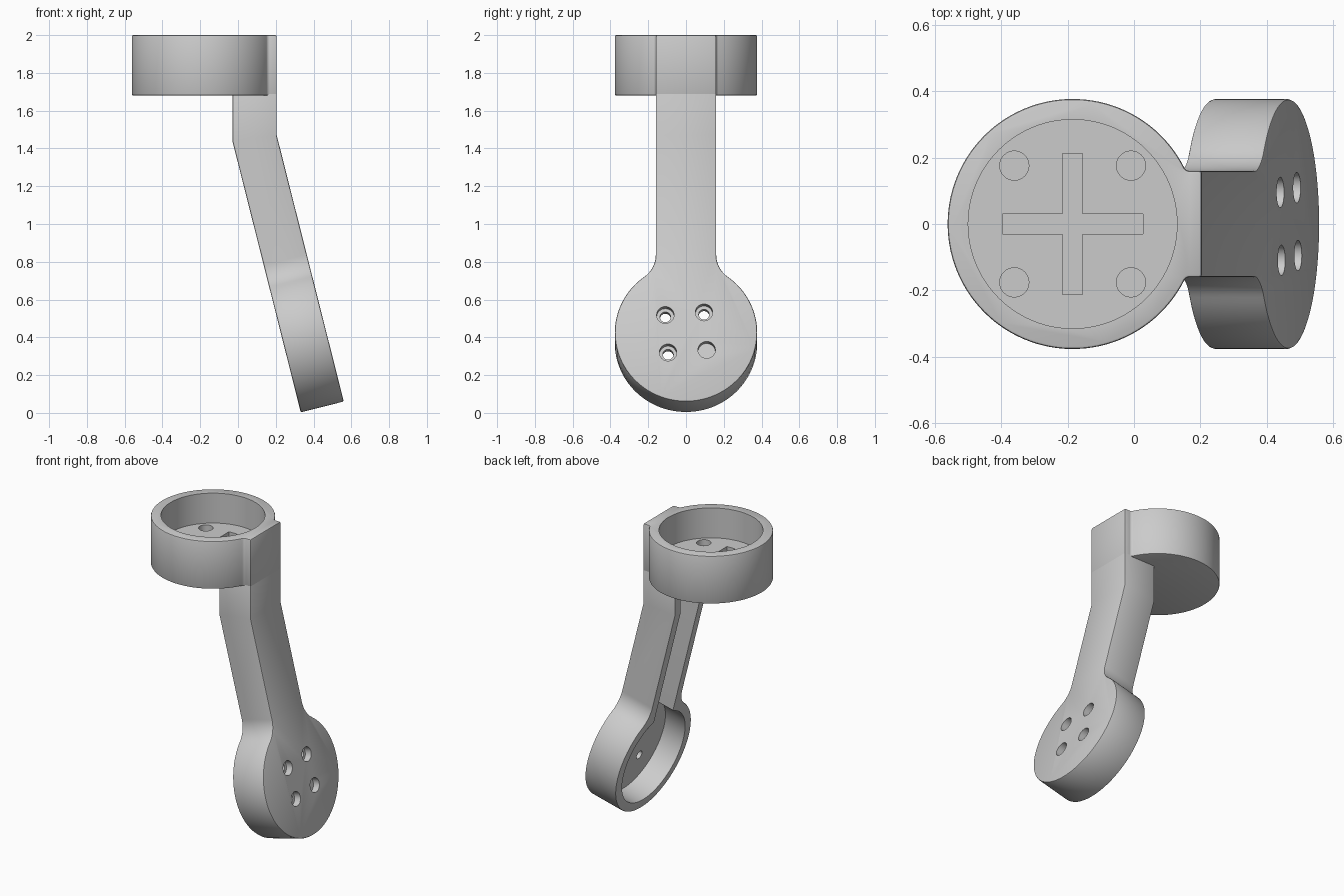
import bpy, bmesh
from math import sin, cos, pi, atan2, sqrt, tan, radians
from mathutils import Matrix

if "Cube" in bpy.data.objects:
    bpy.data.objects.remove(bpy.data.objects["Cube"])

TILT = radians(14.14)


def frame(u, v, w, origin):
    """Matrix taking sketch coordinates (u, v, w) to the world."""
    m = Matrix((u, v, w)).transposed().to_4x4()
    m.translation = origin
    return m


CUP = frame((0, 1, 0), (1, 0, 0), (0, 0, 1), (-0.185, 0, 0))
PAD = frame((0, 1, 0), (-sin(TILT), 0, cos(TILT)), (cos(TILT), 0, sin(TILT)),
            (0.468, 0, 0.426))


def circle(r, cu=0, cv=0, n=96):
    return [(cu + r * cos(2 * pi * i / n), cv + r * sin(2 * pi * i / n)) for i in range(n)]


def keyhole(r, half, fillet, length, n=48):
    """Disc with a straight neck, blended by concave fillets."""
    c = half + fillet
    cv = sqrt((r + fillet) ** 2 - c * c)
    t = atan2(cv, c)
    side = [(half, length)]
    side += [(c + fillet * cos(pi + t * i / 12), cv + fillet * sin(pi + t * i / 12))
             for i in range(12)]
    side += [(r * cos(t - (t + pi / 2) * i / n), r * sin(t - (t + pi / 2) * i / n))
             for i in range(n + 1)]
    return side + [(-u, v) for u, v in reversed(side[:-1])]


def prism(name, outline, lo, hi, m, bend_to=None):
    """Extrude an outline; bend_to mitres the neck and continues it vertically."""
    bm = bmesh.new()
    rings = []
    for w in (lo, hi):
        ring = []
        for i, (u, v) in enumerate(outline):
            if bend_to and i in (0, len(outline) - 1):
                v -= w * tan(TILT / 2)
            ring.append(bm.verts.new(m @ Matrix.Translation((u, v, w)).translation))
        rings.append(ring)
    a, b = rings
    bm.faces.new(a)
    bm.faces.new(b[::-1])
    n = len(a)
    sides = [bm.faces.new((a[i], b[i], b[(i + 1) % n], a[(i + 1) % n])) for i in range(n)]
    if bend_to:
        new = bmesh.ops.extrude_face_region(bm, geom=[sides[-1]])["geom"]
        for v in new:
            if isinstance(v, bmesh.types.BMVert):
                v.co.z = bend_to
        if sides[-1].is_valid:
            bm.faces.remove(sides[-1])
    bmesh.ops.recalc_face_normals(bm, faces=bm.faces)
    me = bpy.data.meshes.new(name)
    bm.to_mesh(me)
    bm.free()
    ob = bpy.data.objects.new(name, me)
    bpy.context.collection.objects.link(ob)
    return ob


def apply(ob, mod):
    bpy.ops.object.select_all(action='DESELECT')
    bpy.context.view_layer.objects.active = ob
    ob.select_set(True)
    bpy.ops.object.modifier_apply(modifier=mod.name)


def soften(ob):
    mod = ob.modifiers.new("edge_round", 'BEVEL')
    mod.width, mod.segments = 0.008, 2
    mod.limit_method, mod.angle_limit = 'ANGLE', radians(40)
    mod.use_clamp_overlap = False
    apply(ob, mod)


def cut(ob, cutter):
    cutter.hide_render = True
    mod = ob.modifiers.new("cut", 'BOOLEAN')
    mod.operation, mod.solver, mod.object = 'DIFFERENCE', 'EXACT', cutter
    apply(ob, mod)
    bpy.data.objects.remove(cutter)


# Upper cup with its neck
cup = prism("upper_cup", keyhole(0.377, 0.16, 0.02, 0.39), 1.68, 2.0, CUP)
soften(cup)
cut(cup, prism("cup_bore", circle(0.315), 1.80, 2.1, CUP))

# Cross groove and four blind holes in the cup floor
s, l = 0.03, 0.212
quarter = [(l, s), (s, s), (s, l)]
cross = []
for k in range(4):
    for u, v in ([(l, -s)] + quarter)[:3]:
        for _ in range(k):
            u, v = -v, u
        cross.append((u, v))
cut(cup, prism("cross_cutter", cross, 1.76, 1.85, CUP))
for su in (-1, 1):
    for sv in (-1, 1):
        cut(cup, prism("floor_hole", circle(0.044, su * 0.176, sv * 0.176, 32), 1.76, 1.85, CUP))

# Bent arm ending in the lower round pad
arm = prism("arm_and_lower_pad", keyhole(0.377, 0.16, 0.15, 1.077), -0.235, 0, PAD, 1.70)
soften(arm)

# Pocket in the pad that runs on as a channel up the arm
cut(arm, prism("channel_cutter", keyhole(0.315, 0.10, 0.01, 1.077), -0.30, -0.085, PAD, 1.68))

# Four counterbored screw holes, slightly turned
for k in range(4):
    a = pi / 4 + k * pi / 2 + radians(4)
    u, v = 0.145 * cos(a), 0.145 * sin(a)
    cut(arm, prism("counterbore", circle(0.046, u, v, 32), -0.045, 0.05, PAD))
    cut(arm, prism("screw_hole", circle(0.028, u, v, 32), -0.15, 0.05, PAD))

for ob in (cup, arm):
    bpy.ops.object.select_all(action='DESELECT')
    bpy.context.view_layer.objects.active = ob
    ob.select_set(True)
    bpy.ops.object.shade_smooth_by_angle(angle=radians(30))
